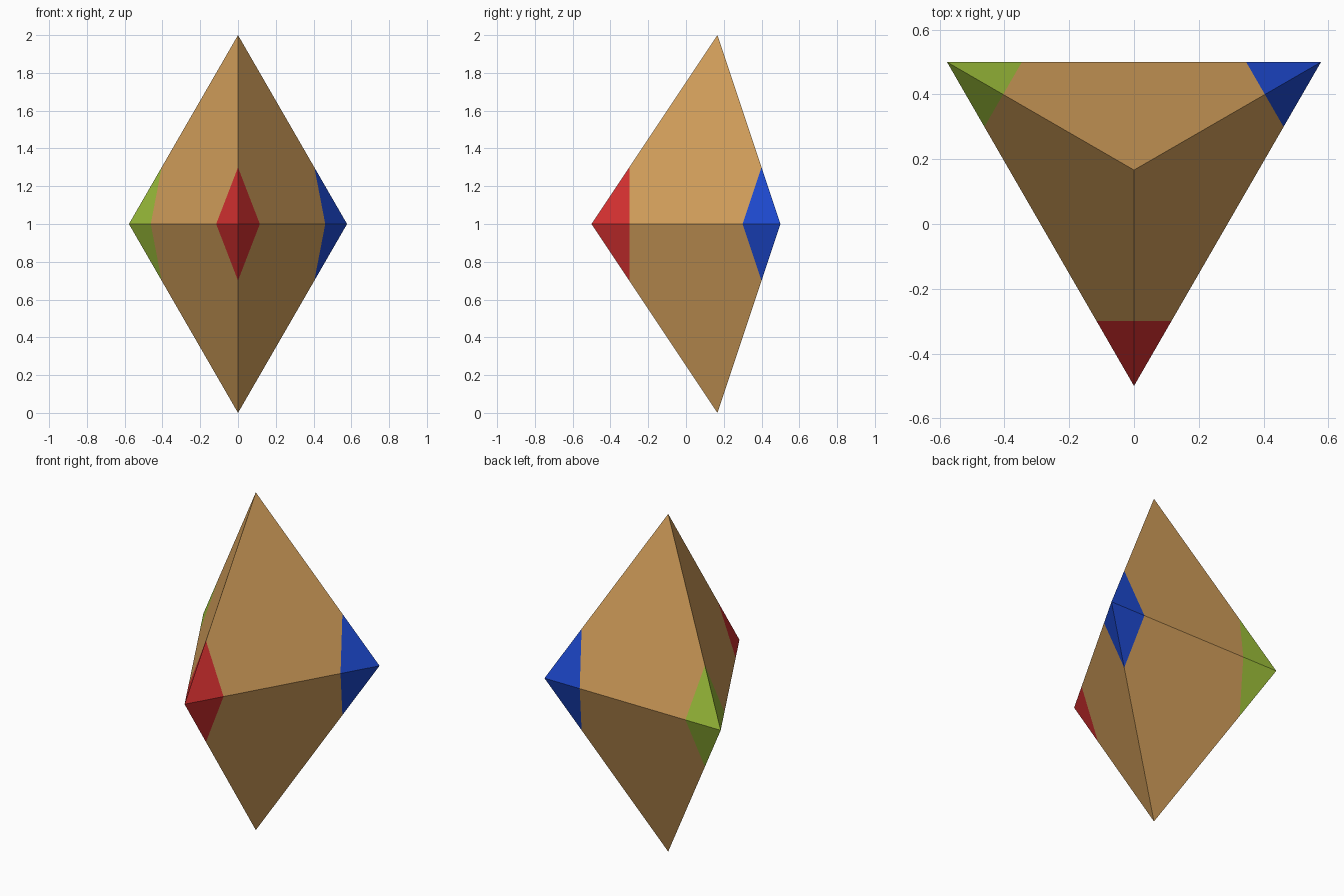
import bpy, bmesh
from math import cos, sin, radians
from mathutils import Vector

if "Cube" in bpy.data.objects:
    bpy.data.objects.remove(bpy.data.objects["Cube"])

R = 2 / 3                        # circumradius of the triangular waist
CENTRE = Vector((0, 1 / 6, 1))   # puts the bounding box on x = 0, y = 0
TIP = 0.2                        # depth of each coloured corner


def material(name, rgb):
    m = bpy.data.materials.new(name)
    m.diffuse_color = (*rgb, 1)
    m.use_nodes = True
    m.node_tree.nodes["Principled BSDF"].inputs["Base Color"].default_value = m.diffuse_color
    return m


# Outward directions of the three corners: front, back right, back left
dirs = [Vector((cos(radians(a)), sin(radians(a)), 0)) for a in (-90, 30, 150)]

# Triangular bipyramid: waist corners joined to the top and bottom points
bm = bmesh.new()
ring = [bm.verts.new(CENTRE + d * R) for d in dirs]
top = bm.verts.new(CENTRE + Vector((0, 0, 1)))
bottom = bm.verts.new(CENTRE - Vector((0, 0, 1)))
for i in range(3):
    a, b = ring[i], ring[(i + 1) % 3]
    bm.faces.new((a, b, top))
    bm.faces.new((b, a, bottom))

# Score the surface across each corner, then colour the tips
for d in dirs:
    bmesh.ops.bisect_plane(bm, geom=bm.verts[:] + bm.edges[:] + bm.faces[:],
                           plane_co=CENTRE + d * (R - TIP), plane_no=d)
for f in bm.faces:
    for slot, d in enumerate(dirs, 1):
        if (f.calc_center_median() - CENTRE).dot(d) > R - TIP:
            f.material_index = slot

mesh = bpy.data.meshes.new("bipyramid")
bm.to_mesh(mesh)
bm.free()

# Body colour followed by one colour per corner
for name, rgb in (("tan", (0.665, 0.356, 0.107)), ("red", (0.67, 0.03, 0.03)),
                  ("blue", (0.013, 0.07, 0.65)), ("green", (0.352, 0.546, 0.045))):
    mesh.materials.append(material(name, rgb))

obj = bpy.data.objects.new("bipyramid", mesh)
bpy.context.collection.objects.link(obj)
